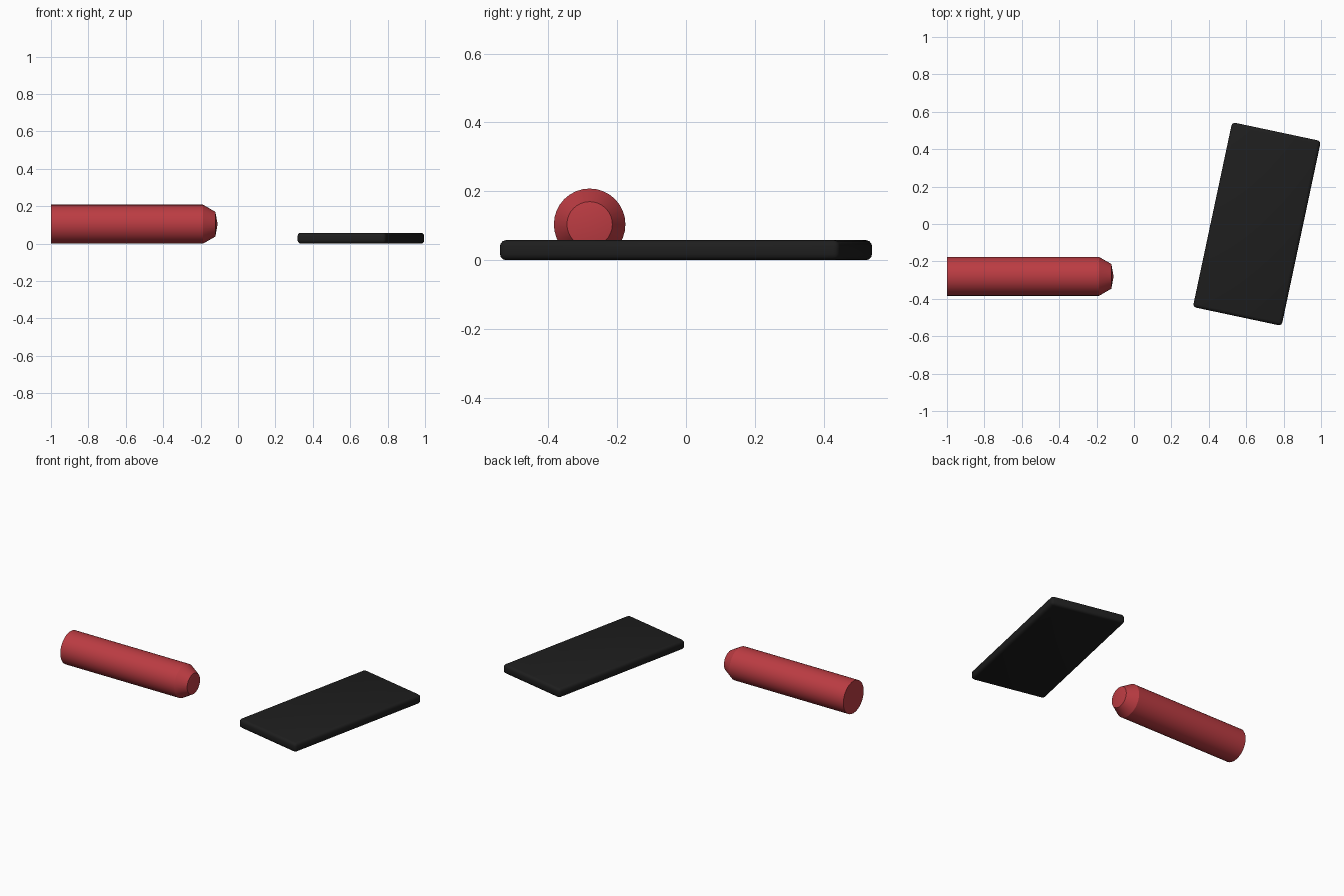
import bpy, bmesh, math
from mathutils import Matrix

if "Cube" in bpy.data.objects:
    bpy.data.objects.remove(bpy.data.objects["Cube"])

def material(name, color):
    m = bpy.data.materials.new(name)
    m.diffuse_color = (*color, 1)
    m.use_nodes = True
    m.node_tree.nodes["Principled BSDF"].inputs["Base Color"].default_value = m.diffuse_color
    return m

def add_object(name, bm, mat, angle):
    bmesh.ops.recalc_face_normals(bm, faces=bm.faces)
    mesh = bpy.data.meshes.new(name)
    bm.to_mesh(mesh)
    bm.free()
    mesh.materials.append(mat)
    ob = bpy.data.objects.new(name, mesh)
    bpy.context.collection.objects.link(ob)
    bpy.ops.object.select_all(action='DESELECT')
    ob.select_set(True)
    bpy.context.view_layer.objects.active = ob
    bpy.ops.object.shade_smooth_by_angle(angle=math.radians(angle))
    return ob

# Round rod with a chamfered, slightly domed tip, pointing along x
SIDES = 32
bm = bmesh.new()
rings = []
for x, r in [(-1.0, 0.104), (-0.187, 0.104), (-0.121, 0.066)]:
    rings.append([bm.verts.new((x, r * math.cos(a), r * math.sin(a)))
                  for a in (2 * math.pi * i / SIDES for i in range(SIDES))])
for a, b in zip(rings, rings[1:]):
    for i in range(SIDES):
        j = (i + 1) % SIDES
        bm.faces.new((a[i], a[j], b[j], b[i]))
bm.faces.new(rings[0])
tip = bm.verts.new((-0.109, 0, 0))
for i in range(SIDES):
    bm.faces.new((rings[-1][i], rings[-1][(i + 1) % SIDES], tip))
rod = add_object("rod", bm, material("red", (0.5, 0.045, 0.055)), 25)
rod.location = (0, -0.28, 0.104)

# Flat slab with rounded edges, turned on the ground
bm = bmesh.new()
bmesh.ops.create_cube(bm, size=1, matrix=Matrix.Diagonal((0.485, 1.01, 0.058, 1)))
bmesh.ops.bevel(bm, geom=bm.edges[:], offset=0.018, segments=3,
                profile=0.5, affect='EDGES')
slab = add_object("slab", bm, material("black", (0.013, 0.013, 0.013)), 40)
slab.location = (0.657, 0, 0.029)
slab.rotation_euler.z = math.radians(-12)
